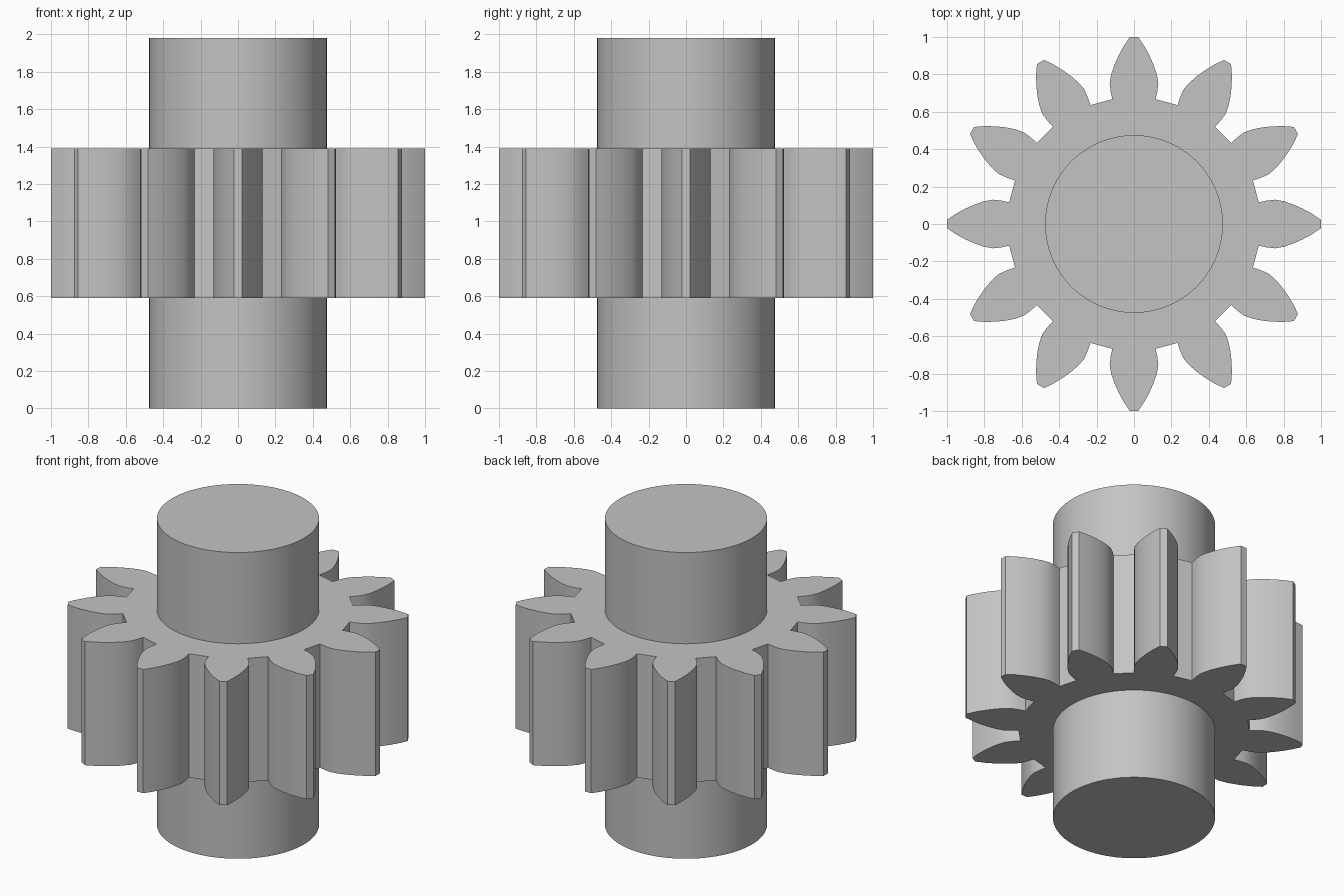
import bpy
import bmesh
import math

cube = bpy.data.objects.get("Cube")
if cube:
    bpy.data.objects.remove(cube, do_unlink=True)

# One grey metal for the whole pinion
metal = bpy.data.materials.new("grey_metal")
metal.use_nodes = True
grey = (0.55, 0.55, 0.55, 1.0)
metal.diffuse_color = grey
metal.node_tree.nodes["Principled BSDF"].inputs["Base Color"].default_value = grey

TEETH = 12
# Right flank of a tooth from root to tip: (distance from axis, half width)
FLANK = [(0.667, 0.116), (0.71, 0.125), (0.755, 0.130), (0.80, 0.122),
         (0.85, 0.105), (0.90, 0.083), (0.95, 0.056), (1.0, 0.022)]


def extruded(name, outline, bottom, top):
    """Solid prism with a closed outline, smooth apart from its sharp edges."""
    bm = bmesh.new()
    base = bm.faces.new([bm.verts.new((x, y, bottom)) for x, y in outline])
    result = bmesh.ops.extrude_face_region(bm, geom=[base])
    raised = [v for v in result["geom"] if isinstance(v, bmesh.types.BMVert)]
    bmesh.ops.translate(bm, verts=raised, vec=(0, 0, top - bottom))
    bmesh.ops.recalc_face_normals(bm, faces=bm.faces)
    mesh = bpy.data.meshes.new(name)
    bm.to_mesh(mesh)
    bm.free()
    mesh.materials.append(metal)
    obj = bpy.data.objects.new(name, mesh)
    bpy.context.collection.objects.link(obj)
    bpy.ops.object.select_all(action="DESELECT")
    obj.select_set(True)
    bpy.context.view_layer.objects.active = obj
    bpy.ops.object.shade_smooth_by_angle(angle=math.radians(20))
    return obj


# Toothed wheel: the mirrored flank repeated around the axis
tooth = [(r, -w) for r, w in FLANK] + [(r, w) for r, w in reversed(FLANK)]
gear_outline = []
for i in range(TEETH):
    a = math.tau * i / TEETH
    c, s = math.cos(a), math.sin(a)
    gear_outline += [(r * c - w * s, r * s + w * c) for r, w in tooth]
extruded("gear_wheel", gear_outline, 0.59, 1.39)

# Round shaft through the wheel
SIDES = 96
shaft_outline = [(0.475 * math.cos(math.tau * i / SIDES),
                  0.475 * math.sin(math.tau * i / SIDES)) for i in range(SIDES)]
extruded("shaft", shaft_outline, 0.0, 1.98)
